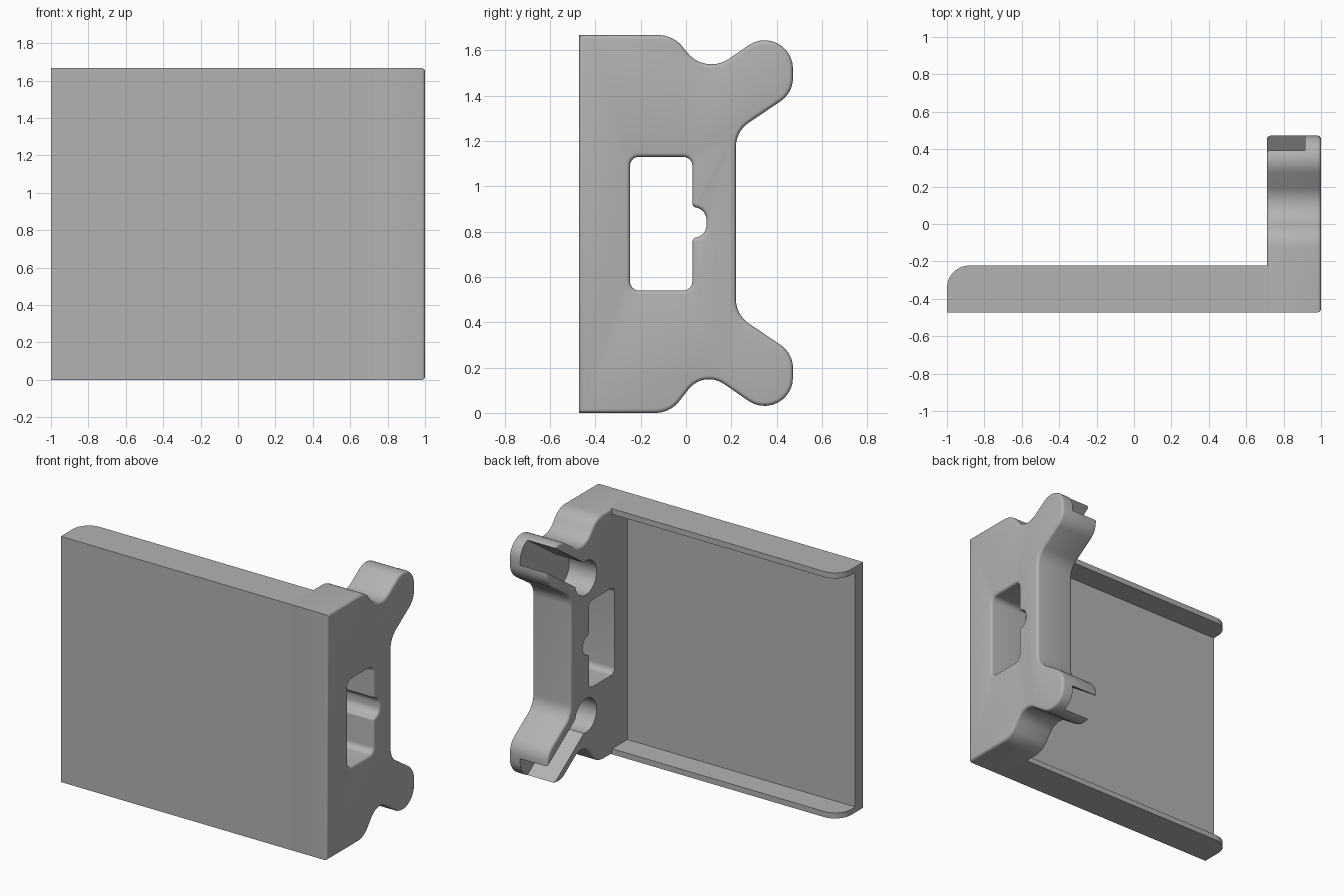
import bpy, bmesh, math
from mathutils import Vector, Matrix

if "Cube" in bpy.data.objects:
    bpy.data.objects.remove(bpy.data.objects["Cube"])

grey = bpy.data.materials.new("plain grey")
grey.diffuse_color = (0.45, 0.45, 0.45, 1)
grey.use_nodes = True
grey.node_tree.nodes["Principled BSDF"].inputs["Base Color"].default_value = grey.diffuse_color


def rounded(corners, steps=10):
    """Polygon from (u, v, radius) corners with each corner filleted."""
    pts = []
    n = len(corners)
    for i, (u, v, r) in enumerate(corners):
        p = Vector((u, v))
        if r == 0:
            pts.append(p)
            continue
        a = (Vector(corners[i - 1][:2]) - p).normalized()
        b = (Vector(corners[(i + 1) % n][:2]) - p).normalized()
        half = a.angle(b) / 2
        c = p + (a + b).normalized() * (r / math.sin(half))
        s = p + a * (r / math.tan(half)) - c
        e = p + b * (r / math.tan(half)) - c
        sweep = math.atan2(s.x * e.y - s.y * e.x, s.dot(e))
        for k in range(steps + 1):
            pts.append(c + Matrix.Rotation(sweep * k / steps, 2) @ s)
    return pts


def inset(pts, d):
    """Move an outline inward by d (outward when negative)."""
    n = len(pts)
    area = sum(pts[i - 1].x * pts[i].y - pts[i].x * pts[i - 1].y for i in range(n))
    sgn = 1 if area > 0 else -1
    out = []
    for i, p in enumerate(pts):
        a = (p - pts[i - 1]).normalized()
        b = (pts[(i + 1) % n] - p).normalized()
        na, nb = Vector((-a.y, a.x)) * sgn, Vector((-b.y, b.x)) * sgn
        m = (na + nb).normalized()
        out.append(p + m * (d / max(m.dot(na), 0.3)))
    return out


def prism(name, pts, layers, axis="x"):
    """Stack the outline at (position, inset) layers along an axis."""
    bm = bmesh.new()
    rings = []
    for pos, d in layers:
        ring = inset(pts, d) if d else pts
        rings.append([bm.verts.new((pos, p.x, p.y) if axis == "x" else (p.x, p.y, pos))
                      for p in ring])
    n = len(pts)
    for lo, hi in zip(rings, rings[1:]):
        for i in range(n):
            bm.faces.new((lo[i - 1], lo[i], hi[i], hi[i - 1]))
    bm.faces.new(rings[0])
    bm.faces.new(rings[-1])
    bmesh.ops.recalc_face_normals(bm, faces=bm.faces)
    me = bpy.data.meshes.new(name)
    bm.to_mesh(me)
    bm.free()
    me.materials.append(grey)
    ob = bpy.data.objects.new(name, me)
    bpy.context.collection.objects.link(ob)
    return ob


def cut(ob, cutter):
    cutter.hide_render = True
    cutter.hide_set(True)
    m = ob.modifiers.new("cut", "BOOLEAN")
    m.operation, m.solver, m.object = "DIFFERENCE", "EXACT", cutter


def quarter(x, r, direction, sign=1):
    """Layers of a quarter-round edge ending at x."""
    return [(x - direction * r * (1 - math.sin(t)), sign * r * (1 - math.cos(t)))
            for t in (math.pi / 2 * k / 4 for k in range(5))]


# side bracket: flat front, two angled arms at the back
MID = 1.675
upper = [(-0.055, 1.667, 0.14), (0.084, 1.489, 0.137), (0.472, 1.758, 0.125),
         (0.472, 1.412, 0.125), (0.22, 1.242, 0.13)]
lower = [(y, MID - z, r) for y, z, r in upper[:1:-1]]
lower += [(0.078, 0.19, 0.115), (-0.07, 0, 0.135)]
outline = rounded([(-0.472, 1.667, 0)] + upper + lower + [(-0.472, 0, 0)])
bracket = prism("side_bracket", outline,
                quarter(0.71, 0.018, -1)[::-1] + quarter(1, 0.018, 1))

# tray plate with thin rims along top and bottom
plate = rounded([(-1, -0.472, 0), (0.729, -0.472, 0), (0.729, -0.222, 0), (-1, -0.222, 0.12)])
tray = prism("tray_plate", plate, [(0, 0), (1.667, 0)], "z")
pocket = rounded([(-1.1, -0.386, 0), (0.71, -0.386, 0), (0.71, 0, 0), (-1.1, 0, 0)])
cut(tray, prism("tray_pocket_cutter", pocket, [(0.038, 0), (1.629, 0)], "z"))

# window with a small round notch, flared at the outer face
window = rounded([(-0.247, 0.54, 0.04), (0.028, 0.54, 0.04), (0.028, 0.77, 0.02),
                  (0.09, 0.785, 0.055), (0.09, 0.895, 0.055), (0.028, 0.91, 0.02),
                  (0.028, 1.13, 0.04), (-0.247, 1.13, 0.04)], 8)
flare = quarter(1, 0.018, 1, -1)
window_cutter = prism("window_cutter", window, [(0.6, 0)] + flare + [(1.05, -0.018)])
cut(bracket, window_cutter)
cut(tray, window_cutter)

# keyhole slots running out through the arm tips
ang = math.radians(34.8)
along = Vector((math.cos(ang), math.sin(ang)))
side = Vector((-along.y, along.x))
centre = Vector((0.06, 1.305))
R, H = 0.115, 0.08
start = math.asin(H / R)
local = [(R * math.cos(t), R * math.sin(t)) for t in
         (start + (2 * math.pi - 2 * start) * k / 36 for k in range(37))]
local += [(0.7, -H), (0.7, H)]
keyhole = [centre + along * a + side * b for a, b in local]
for name, pts in (("upper", keyhole), ("lower", [Vector((p.x, MID - p.y)) for p in keyhole])):
    cut(bracket, prism(name + "_slot_cutter", pts, [(0.6, 0), (0.915, 0)]))

# bake the cuts and smooth the rounded edges
for ob in (bracket, tray):
    bpy.ops.object.select_all(action="DESELECT")
    ob.select_set(True)
    bpy.context.view_layer.objects.active = ob
    for m in list(ob.modifiers):
        bpy.ops.object.modifier_apply(modifier=m.name)
    bpy.ops.object.shade_smooth_by_angle(angle=math.radians(35))
for ob in list(bpy.data.objects):
    if ob.name.endswith("cutter"):
        bpy.data.objects.remove(ob)
